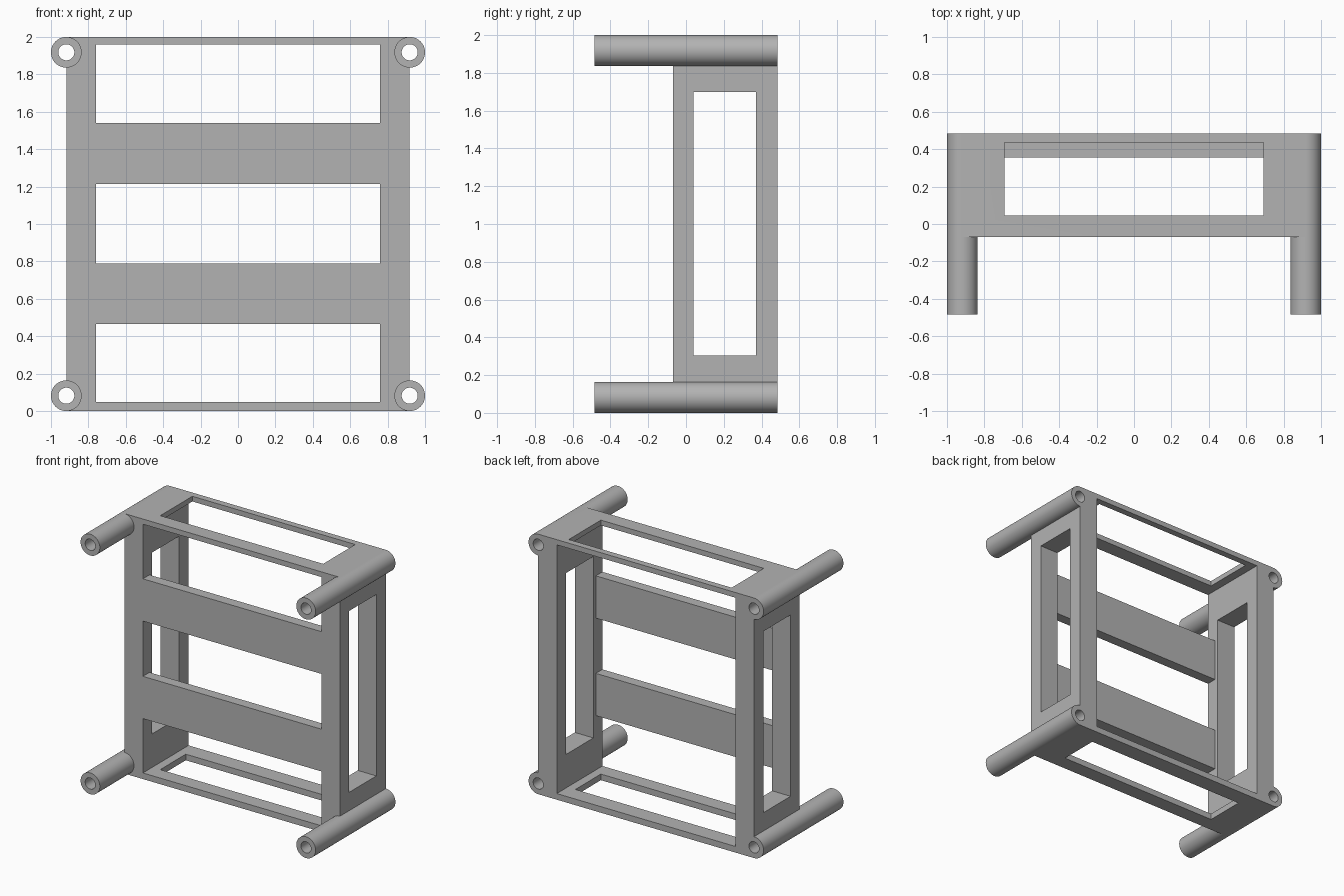
import bpy
from math import pi

if "Cube" in bpy.data.objects:
    bpy.data.objects.remove(bpy.data.objects["Cube"], do_unlink=True)

grey = bpy.data.materials.new("plain grey")
grey.use_nodes = True
colour = (0.45, 0.45, 0.45, 1)
grey.diffuse_color = colour
grey.node_tree.nodes["Principled BSDF"].inputs["Base Color"].default_value = colour

FRONT, BACK = -0.07, 0.485      # depth of the frame
POST_IN, POST_OUT = 0.76, 0.918  # side wall thickness
TUBE_R, HOLE_R = 0.082, 0.043


def finish(ob, name):
    ob.name = name
    ob.data.materials.clear()
    ob.data.materials.append(grey)
    return ob


def box(name, x, y, z):
    """Box spanning three (low, high) ranges."""
    centre = [(a + b) / 2 for a, b in (x, y, z)]
    bpy.ops.mesh.primitive_cube_add(size=1, location=centre)
    ob = bpy.context.object
    ob.scale = [b - a for a, b in (x, y, z)]
    bpy.ops.object.transform_apply(location=False, rotation=False, scale=True)
    return finish(ob, name)


def rod(name, x, z, radius, length):
    """Cylinder lying along y."""
    bpy.ops.mesh.primitive_cylinder_add(vertices=48, radius=radius, depth=length,
                                        location=(x, 0, z), rotation=(pi / 2, 0, 0))
    return finish(bpy.context.object, name)


def combine(target, tool, operation):
    """Apply a boolean and discard the tool object."""
    mod = target.modifiers.new("boolean", "BOOLEAN")
    mod.operation, mod.solver, mod.object = operation, "EXACT", tool
    bpy.context.view_layer.objects.active = target
    bpy.ops.object.modifier_apply(modifier=mod.name)
    bpy.data.objects.remove(tool, do_unlink=True)


# Open box frame, hollowed from front to back
frame = box("frame", (-POST_OUT, POST_OUT), (FRONT, BACK), (0, 2))
cutters = [
    box("cavity", (-POST_IN, POST_IN), (-1, 1), (0.047, 1.96)),
    box("side_windows", (-2, 2), (0.04, 0.37), (0.305, 1.7)),
    box("top_window", (-0.693, 0.693), (0.045, 0.435), (1.8, 2.2)),
    box("bottom_window", (-0.693, 0.693), (0.045, 0.355), (-0.2, 0.2)),
]
for cutter in cutters:
    combine(frame, cutter, "DIFFERENCE")

# Corner tubes, merged into the frame and then bored through
corners = [(x, z) for x in (-POST_OUT, POST_OUT) for z in (TUBE_R, 2 - TUBE_R)]
for x, z in corners:
    combine(frame, rod("corner_tube", x, z, TUBE_R, 2 * BACK), "UNION")
for x, z in corners:
    combine(frame, rod("tube_bore", x, z, HOLE_R, 2), "DIFFERENCE")

# Two flat cross bars flush with the front
for name, z in (("lower_cross_bar", (0.465, 0.79)), ("upper_cross_bar", (1.215, 1.54))):
    box(name, (-POST_IN, POST_IN), (FRONT, 0.01), z)

# Smooth the tubes, keep the edges crisp
bpy.ops.object.select_all(action="DESELECT")
frame.select_set(True)
bpy.context.view_layer.objects.active = frame
bpy.ops.object.shade_smooth_by_angle(angle=pi / 6)
